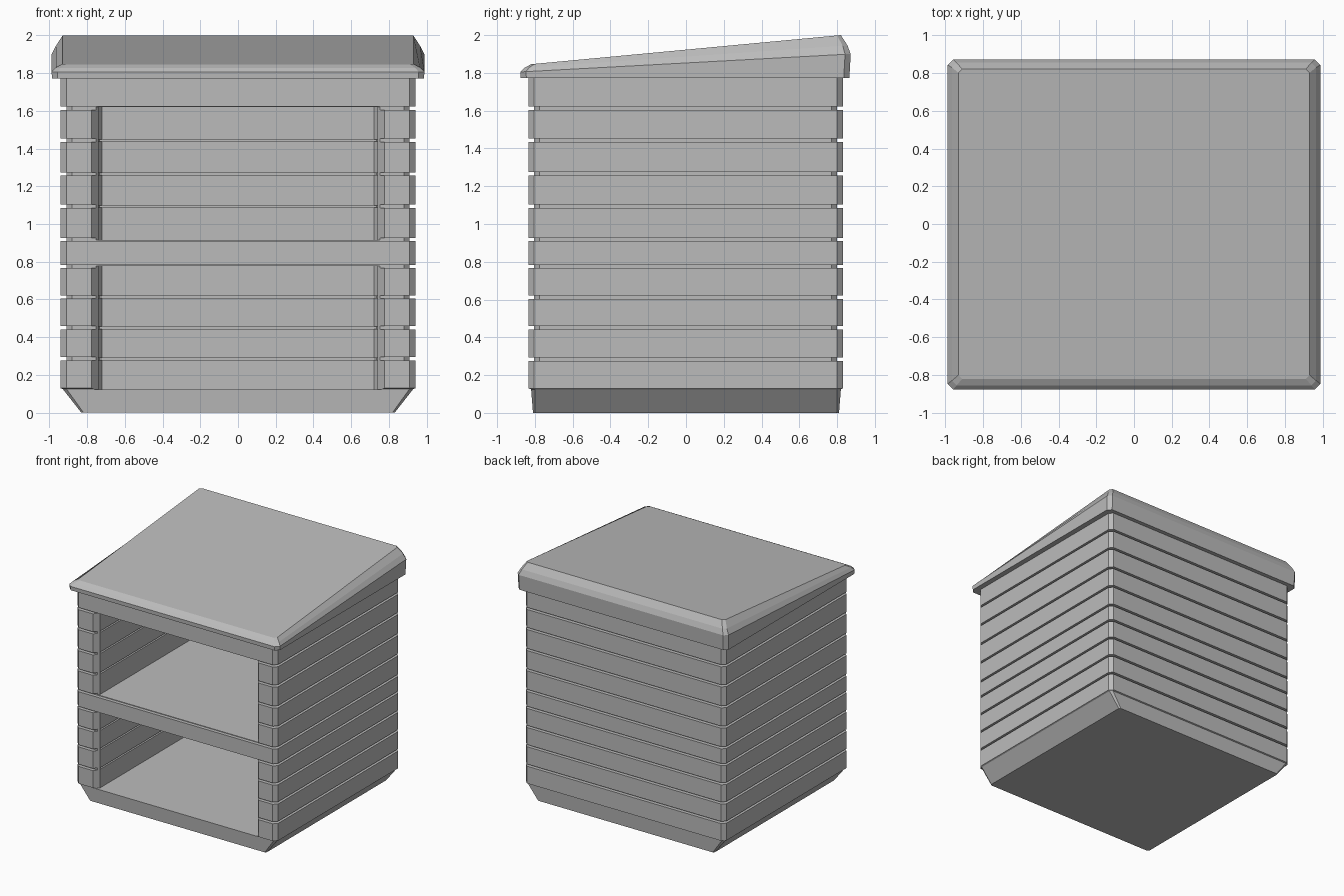
import bpy, bmesh

cube = bpy.data.objects.get("Cube")
if cube:
    bpy.data.objects.remove(cube, do_unlink=True)

grey = bpy.data.materials.new("plain_grey")
grey.use_nodes = True
COLOUR = (0.5, 0.5, 0.5, 1)
grey.diffuse_color = COLOUR
grey.node_tree.nodes["Principled BSDF"].inputs["Base Color"].default_value = COLOUR


def loft(name, rings):
    """Closed solid through a stack of rings with equal point counts."""
    bm = bmesh.new()
    loops = [[bm.verts.new(p) for p in ring] for ring in rings]
    n = len(loops[0])
    for low, high in zip(loops, loops[1:]):
        for i in range(n):
            j = (i + 1) % n
            bm.faces.new((low[i], low[j], high[j], high[i]))
    bm.faces.new(loops[0][::-1])
    bm.faces.new(loops[-1])
    bmesh.ops.recalc_face_normals(bm, faces=bm.faces)
    mesh = bpy.data.meshes.new(name)
    bm.to_mesh(mesh)
    bm.free()
    mesh.materials.append(grey)
    obj = bpy.data.objects.new(name, mesh)
    bpy.context.collection.objects.link(obj)
    return obj


def chamfered(x, front, back, c, height):
    """Rectangle with cut corners; height is a function of y."""
    half = [(x - c, front), (x, front + c), (x, back - c), (x - c, back)]
    outline = half + [(-px, py) for px, py in reversed(half)]
    return [(px, py, height(py)) for px, py in outline]


def flat(z):
    return lambda y: z


def slope(z_front, z_back, y_front, y_back):
    return lambda y: z_front + (z_back - z_front) * (y - y_front) / (y_back - y_front)


GROOVES = [0.285, 0.45, 0.613, 0.775, 0.918, 1.093, 1.265, 1.443, 1.613]


def plank_levels(bottom, top, gap):
    """Heights and groove flags for a run of planks."""
    levels = [(bottom, False)]
    for g in GROOVES:
        if bottom + 0.05 < g < top - 0.05:
            levels += [(g - gap, False), (g - gap, True), (g + gap, True), (g + gap, False)]
    return levels + [(top, False)]


# Plank walls on a tapered base
walls = [chamfered(0.83, -0.81, 0.81, 0.012, flat(0)),
         chamfered(0.928, -0.82, 0.82, 0.02, flat(0.125))]
for z, grooved in plank_levels(0.13, 1.776, 0.009):
    d = 0.03 if grooved else 0
    walls.append(chamfered(0.94 - d, d - 0.835, 0.83 - d, 0.03, flat(z)))
body = loft("plank_body", walls)


# Two open compartments, grooved inside like the outer planks
def cavity(name, bottom, top):
    rings = []
    for z, grooved in plank_levels(bottom, top, 0.006):
        d = 0.015 if grooved else 0
        half = [(0.80, -0.9), (0.775, -0.835), (0.74, -0.79),
                (0.74 + d, -0.76), (0.74 + d, 0.63), (0.72 + d, 0.66 + d)]
        outline = half + [(-x, y) for x, y in reversed(half)]
        rings.append([(x, y, z) for x, y in outline])
    cutter = loft(name, rings)
    cutter.hide_render = True
    cutter.hide_viewport = True
    cutter.display_type = 'WIRE'
    cut = body.modifiers.new(name, 'BOOLEAN')
    cut.operation = 'DIFFERENCE'
    cut.solver = 'EXACT'
    cut.object = cutter


cavity("lower_compartment_cutter", 0.122, 0.778)
cavity("upper_compartment_cutter", 0.914, 1.62)

# Sloping lid with bevelled rim
loft("sloping_roof", [
    chamfered(0.985, -0.875, 0.865, 0.03, flat(1.772)),
    chamfered(0.988, -0.877, 0.872, 0.03, slope(1.805, 1.90, -0.877, 0.872)),
    chamfered(0.965, -0.855, 0.855, 0.025, slope(1.827, 1.945, -0.855, 0.855)),
    chamfered(0.93, -0.82, 0.82, 0.02, slope(1.846, 2.0, -0.82, 0.82)),
])
